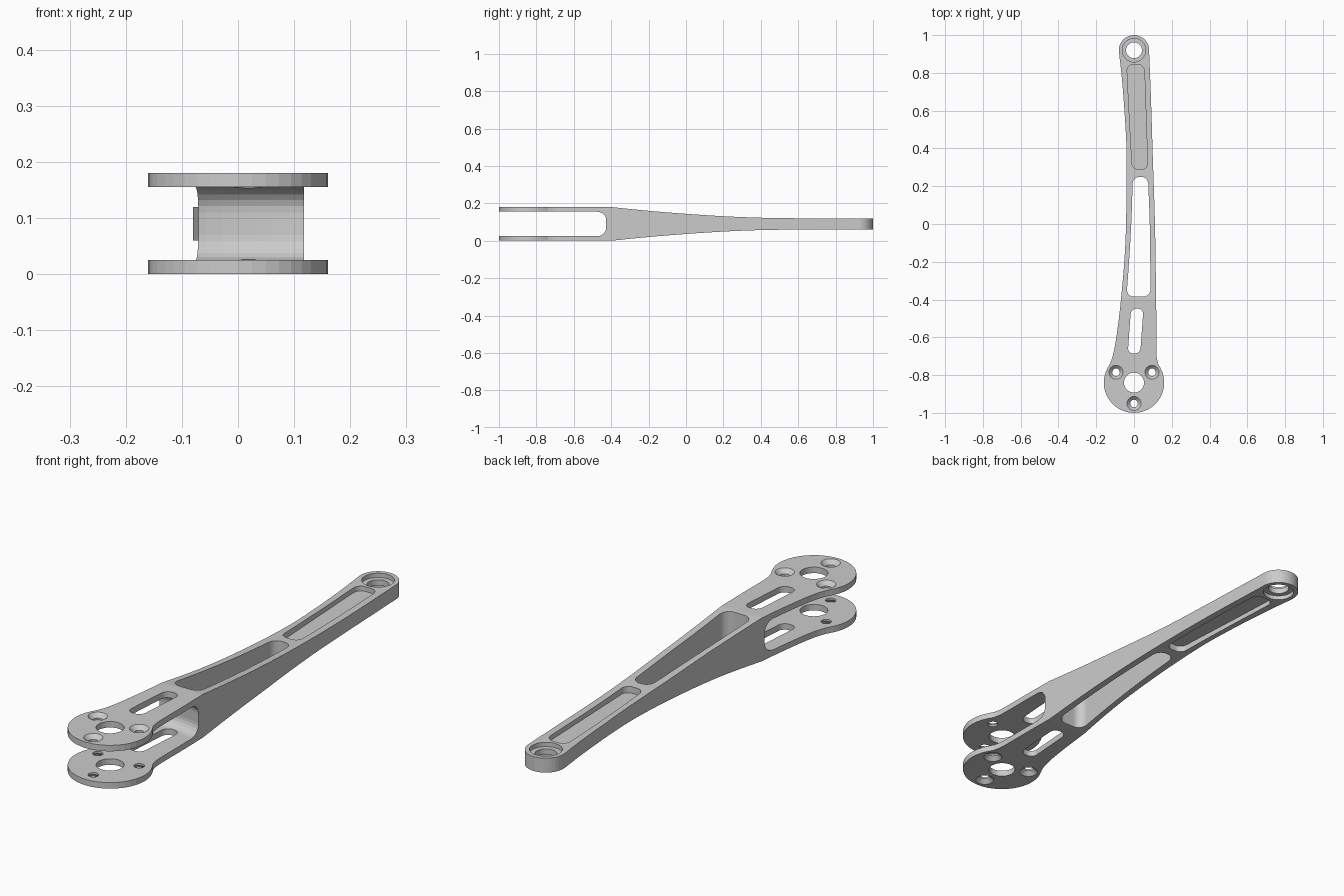
import bpy, bmesh
from math import sin, cos, pi, radians
from mathutils import Vector
from mathutils.geometry import interpolate_bezier

if "Cube" in bpy.data.objects:
    bpy.data.objects.remove(bpy.data.objects["Cube"])

HUB, TIP, MID = -0.84, 0.92, 0.09


def make(name, bm):
    bmesh.ops.recalc_face_normals(bm, faces=bm.faces[:])
    me = bpy.data.meshes.new(name)
    bm.to_mesh(me)
    bm.free()
    ob = bpy.data.objects.new(name, me)
    bpy.context.collection.objects.link(ob)
    return ob


def prism(name, pts, lo, hi, along_x=False):
    bm = bmesh.new()
    place = (lambda p, h: (h, p[0], p[1])) if along_x else (lambda p, h: (p[0], p[1], h))
    a = [bm.verts.new(place(p, lo)) for p in pts]
    b = [bm.verts.new(place(p, hi)) for p in pts]
    bm.faces.new(a)
    bm.faces.new(b)
    for i in range(len(a)):
        j = (i + 1) % len(a)
        bm.faces.new((a[i], a[j], b[j], b[i]))
    return make(name, bm)


def turned(name, x, y, profile, n=32):
    """Stack of rings (radius, z) about a vertical axis."""
    bm = bmesh.new()
    rings = [[bm.verts.new((x + r * cos(2 * pi * k / n), y + r * sin(2 * pi * k / n), z))
              for k in range(n)] for r, z in profile]
    bm.faces.new(rings[0])
    bm.faces.new(rings[-1])
    for a, b in zip(rings, rings[1:]):
        for k in range(n):
            j = (k + 1) % n
            bm.faces.new((a[k], a[j], b[j], b[k]))
    return make(name, bm)


def spline(pts, steps=5):
    """Smooth curve v(t) through (t, v) points."""
    n = len(pts)
    m = []
    for i in range(n):
        a, b = pts[max(i - 1, 0)], pts[min(i + 1, n - 1)]
        m.append((b[1] - a[1]) / (b[0] - a[0]))
    out = []
    for i in range(n - 1):
        (t0, v0), (t1, v1) = pts[i], pts[i + 1]
        h = t1 - t0
        for k in range(steps):
            s = k / steps
            out.append((t0 + s * h,
                        (2*s**3 - 3*s**2 + 1) * v0 + (s**3 - 2*s**2 + s) * h * m[i]
                        + (3*s**2 - 2*s**3) * v1 + (s**3 - s**2) * h * m[i + 1]))
    return out + [pts[-1]]


def rounded(corners):
    """Polygon from (x, y, trim) corners, each corner rounded off."""
    out = []
    for i, (x, y, d) in enumerate(corners):
        p = Vector((x, y))
        a = Vector(corners[i - 1][:2])
        b = Vector(corners[(i + 1) % len(corners)][:2])
        s, e = p + (a - p).normalized() * d, p + (b - p).normalized() * d
        out += [tuple(v) for v in interpolate_bezier(s, s.lerp(p, .55), e.lerp(p, .55), e, 8)]
    return [(v[0], v[1]) for v in out]


def arc(y, r, a0, a1, n):
    return [(r * cos(radians(a0 + (a1 - a0) * k / n)),
             y + r * sin(radians(a0 + (a1 - a0) * k / n))) for k in range(n + 1)]


def boolean(ob, tool, op='DIFFERENCE'):
    mod = ob.modifiers.new("bool", 'BOOLEAN')
    mod.operation, mod.solver, mod.object = op, 'EXACT', tool
    bpy.context.view_layer.objects.active = ob
    bpy.ops.object.modifier_apply(modifier=mod.name)
    bpy.data.objects.remove(tool)


# Plan outline: curved flanks between the hub disc and the tip disc
right = spline([(-.738, .127), (-.70, .120), (-.55, .119), (-.4, .117), (0, .111),
                (.34, .100), (.66, .090), (.90, .0805)])
left = spline([(-.738, -.127), (-.70, -.113), (-.61, -.095), (-.4, -.069), (-.13, -.047),
               (.13, -.040), (.4, -.040), (.56, -.048), (.77, -.064), (.90, -.0785)])
outline = ([(x, y) for y, x in right] + arc(TIP, .08, 0, 180, 18)
           + [(x, y) for y, x in reversed(left)] + arc(HUB, .16, 152, 388, 26))
arm = prism("arm", outline, -.02, .2)

# Side taper
top = [(-1.1, .18)] + spline([(-.4, .18), (-.2, .160), (0, .144), (.2, .131), (.4, .123), (.6, .12)], 4) + [(1.1, .12)]
side = top + [(y, 2 * MID - z) for y, z in reversed(top)]
boolean(arm, prism("taper", side, -.5, .5, True), 'INTERSECT')

# Fork slot with filleted round end
R, f = .43, .045
low = [(R - f + f * sin(t * pi / 12), .025 + f - f * cos(t * pi / 12)) for t in range(7)]
boolean(arm, turned("fork_slot", 0, HUB, low + [(r, 2 * MID - z) for r, z in reversed(low)], 96))

# Through windows
boolean(arm, prism("small_window", rounded([(-.033, -.685, .028), (.033, -.685, .028),
                                            (.050, -.448, .030), (-.016, -.448, .030)]), -.1, .3))
boolean(arm, prism("large_window", rounded([(-.040, -.385, .04), (.088, -.385, .04), (.084, 0, .08),
                                            (.074, .25, .036), (-.006, .25, .036),
                                            (-.014, 0, .08), (-.026, -.2, .08)]), -.1, .3))

# Shallow recess on both faces
recess = rounded([(-.009, .29, .03), (.073, .29, .03), (.054, .845, .035),
                  (-.038, .845, .035), (-.026, .6, .1)])
for lo, hi in ((.10, .3), (-.1, .08)):
    boolean(arm, prism("recess", recess, lo, hi))

# Stepped bore in the tip
boolean(arm, turned("tip_bore", 0, TIP, [(.062, .03), (.062, .078), (.042, .078),
                                         (.042, .102), (.062, .102), (.062, .15)]))

# Hub bore and countersunk screw holes
boolean(arm, turned("hub_bore", 0, HUB, [(.053, -.1), (.053, .3)]))
for a in (30, 150, 270):
    boolean(arm, turned("screw_hole", .11 * cos(radians(a)), HUB + .11 * sin(radians(a)),
                        [(.047, -.01), (.02, .017), (.02, .163), (.047, .19)], 24))
